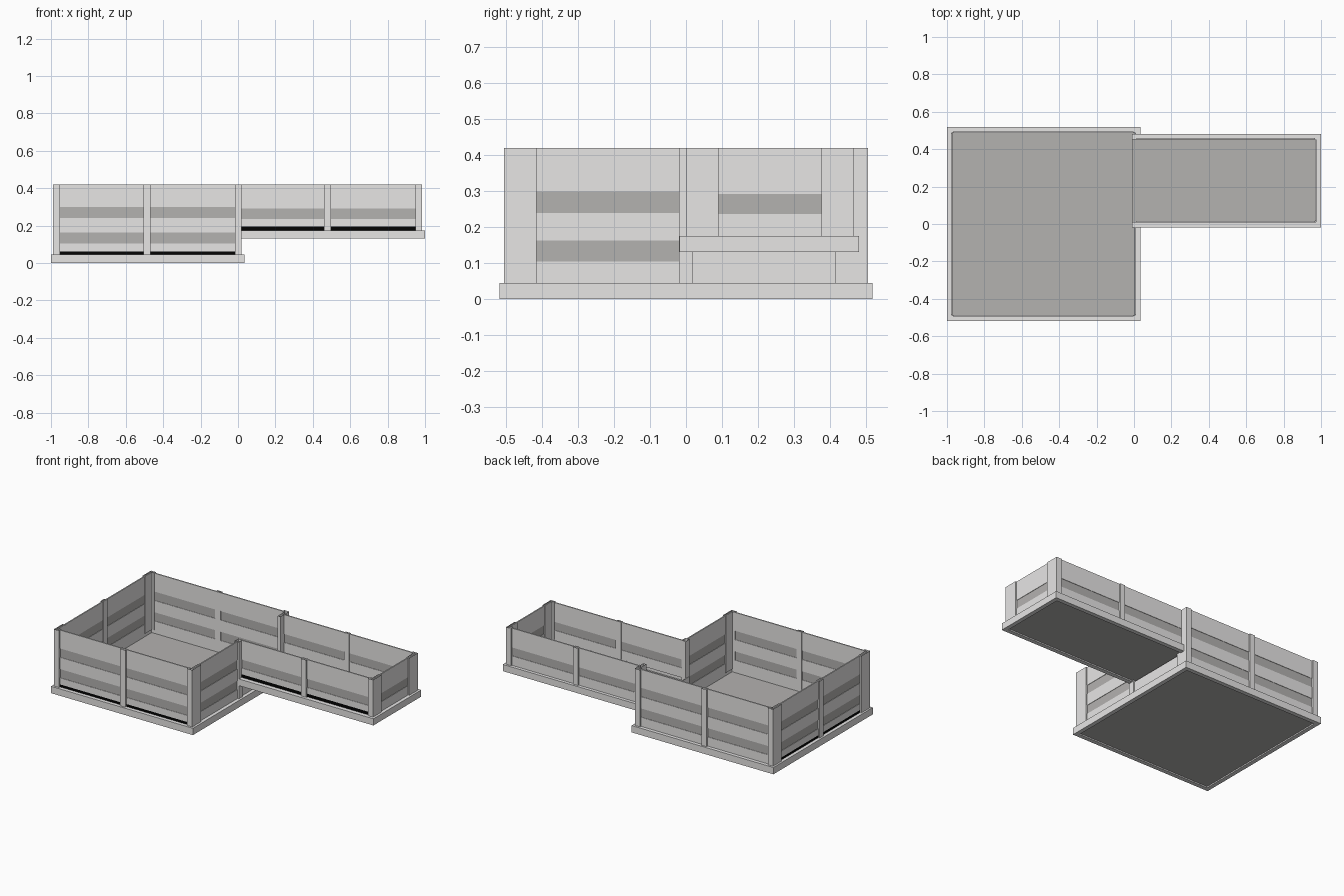
import bpy, bmesh
from mathutils import Vector

if "Cube" in bpy.data.objects:
    bpy.data.objects.remove(bpy.data.objects["Cube"])


def material(name, r, g, b):
    m = bpy.data.materials.new(name)
    m.diffuse_color = (r, g, b, 1)
    m.use_nodes = True
    m.node_tree.nodes["Principled BSDF"].inputs["Base Color"].default_value = m.diffuse_color
    return m


LIGHT = material("light grey", 0.80, 0.79, 0.785)
DARK = material("mid grey", 0.455, 0.445, 0.435)
BLACK = material("black", 0.001, 0.001, 0.001)


def finish(name, bm, mat):
    me = bpy.data.meshes.new(name)
    bm.to_mesh(me)
    bm.free()
    me.materials.append(mat)
    ob = bpy.data.objects.new(name, me)
    bpy.context.collection.objects.link(ob)


def boxes(name, spans, mat):
    """One object made of boxes given as (x0, x1, y0, y1, z0, z1)."""
    bm = bmesh.new()
    for x0, x1, y0, y1, z0, z1 in spans:
        lo, hi = Vector((x0, y0, z0)), Vector((x1, y1, z1))
        for v in bmesh.ops.create_cube(bm, size=1)["verts"]:
            v.co = Vector([lo[i] + (v.co[i] + 0.5) * (hi[i] - lo[i]) for i in range(3)])
    finish(name, bm, mat)


def tube(name, outline, z0, z1=0.42):
    """Open-ended upright post from an xy outline."""
    bm = bmesh.new()
    low = [bm.verts.new((x, y, z0)) for x, y in outline]
    top = [bm.verts.new((x, y, z1)) for x, y in outline]
    n = len(outline)
    # counter-clockwise outlines give outward faces, otherwise flip
    area = sum(outline[i - 1][0] * outline[i][1] - outline[i][0] * outline[i - 1][1] for i in range(n))
    for i in range(n):
        f = bm.faces.new((low[i - 1], low[i], top[i], top[i - 1]))
        if area < 0:
            f.normal_flip()
    finish(name, bm, LIGHT)


def corner(name, x, y, sx, sy, z0, lx=0.037, ly=0.09, t=0.021):
    """Angle post: x, y is the outer corner, sx, sy point inward."""
    profile = [(0, 0), (lx, 0), (lx, t), (t, t), (t, ly), (0, ly)]
    tube(name, [(x + sx * u, y + sy * v) for u, v in profile], z0)


def middle(name, x0, x1, y0, y1, z0):
    tube(name, [(x0, y0), (x1, y0), (x1, y1), (x0, y1)], z0)


def base(name, x0, x1, y0, y1, z0, z1, left=0.028):
    """Rim frame with a recessed darker panel, visible above and below."""
    r = 0.028
    boxes(name + "_rim", [(x0, x1, y0, y0 + r, z0, z1), (x0, x1, y1 - r, y1, z0, z1),
                          (x0, x0 + left, y0 + r, y1 - r, z0, z1),
                          (x1 - r, x1, y0 + r, y1 - r, z0, z1)], LIGHT)
    boxes(name + "_floor", [(x0 + left, x1 - r, y0 + r, y1 - r, z0 + 0.008, z0 + 0.022)], DARK)


def wall(name, axis, a, b, pos, planks, stripes, gap=None):
    """Thin wall along an axis: planks, recessed dark slats, optional slot.
    The slot is black on the outer (negative) side and light inside."""
    def span(lo, hi, z):
        if axis == "x":
            return (a, b, pos + lo, pos + hi, z[0], z[1])
        return (pos + lo, pos + hi, a, b, z[0], z[1])
    light = [span(-0.004, 0.004, z) for z in planks]
    if gap:
        light.append(span(0, 0.004, gap))
        boxes(name + "_slot", [span(-0.003, 0, gap)], BLACK)
    boxes(name + "_planks", light, LIGHT)
    if stripes:
        boxes(name + "_slats", [span(-0.0015, 0.0015, z) for z in stripes], DARK)


# Bases
base("large_base", -1.0, 0.034, -0.518, 0.518, 0.0, 0.045)
base("small_base", -0.012, 1.0, -0.018, 0.48, 0.131, 0.175, left=0.003)

# Large bed walls
stripes = [(0.105, 0.163), (0.24, 0.299)]
full = [(0.045, 0.105), (0.163, 0.24), (0.299, 0.42)]
raised = [(0.062, 0.105)] + full[1:]
slot = (0.043, 0.062)
wall("large_front", "x", -0.967, -0.003, -0.491, raised, stripes, slot)
wall("large_back", "x", -0.967, -0.003, 0.491, full, stripes)
wall("large_left", "y", -0.486, 0.486, -0.975, raised, stripes, slot)
wall("large_right", "y", -0.486, -0.018, 0.007, full, stripes)
wall("step_wall", "y", 0.015, 0.484, 0.007, [(0.043, 0.131)], [])

# Small bed walls
small_stripe = [(0.237, 0.293)]
small_full = [(0.173, 0.237), (0.293, 0.42)]
small_raised = [(0.196, 0.237), (0.293, 0.42)]
wall("small_front", "x", 0.014, 0.967, 0.013, small_raised, small_stripe, (0.173, 0.196))
wall("small_back", "x", 0.014, 0.967, 0.455, small_full, small_stripe)
wall("small_right", "y", 0.017, 0.451, 0.973, small_full, small_stripe)

# Corner posts
for side, sy in (("front", 1), ("back", -1)):
    corner("large_left_" + side + "_post", -0.988, -0.505 * sy, 1, sy, 0.045)
    corner("large_right_" + side + "_post", 0.02, -0.505 * sy, -1, sy, 0.045)
for side, y, sy in (("front", 0.0, 1), ("back", 0.466, -1)):
    corner("small_right_" + side + "_post", 0.985, y, -1, sy, 0.175)
middle("joint_post", -0.010, 0.02, -0.02, 0.018, 0.045)

# Middle posts
for side, s in (("front", -1), ("back", 1)):
    middle("large_" + side + "_middle_post", -0.505, -0.467, s * 0.495 - 0.011, s * 0.495 + 0.011, 0.045)
middle("large_left_middle_post", -0.988, -0.966, -0.019, 0.019, 0.045)
for side, y in (("front", 0.011), ("back", 0.456)):
    middle("small_" + side + "_middle_post", 0.46, 0.497, y - 0.011, y + 0.011, 0.175)
